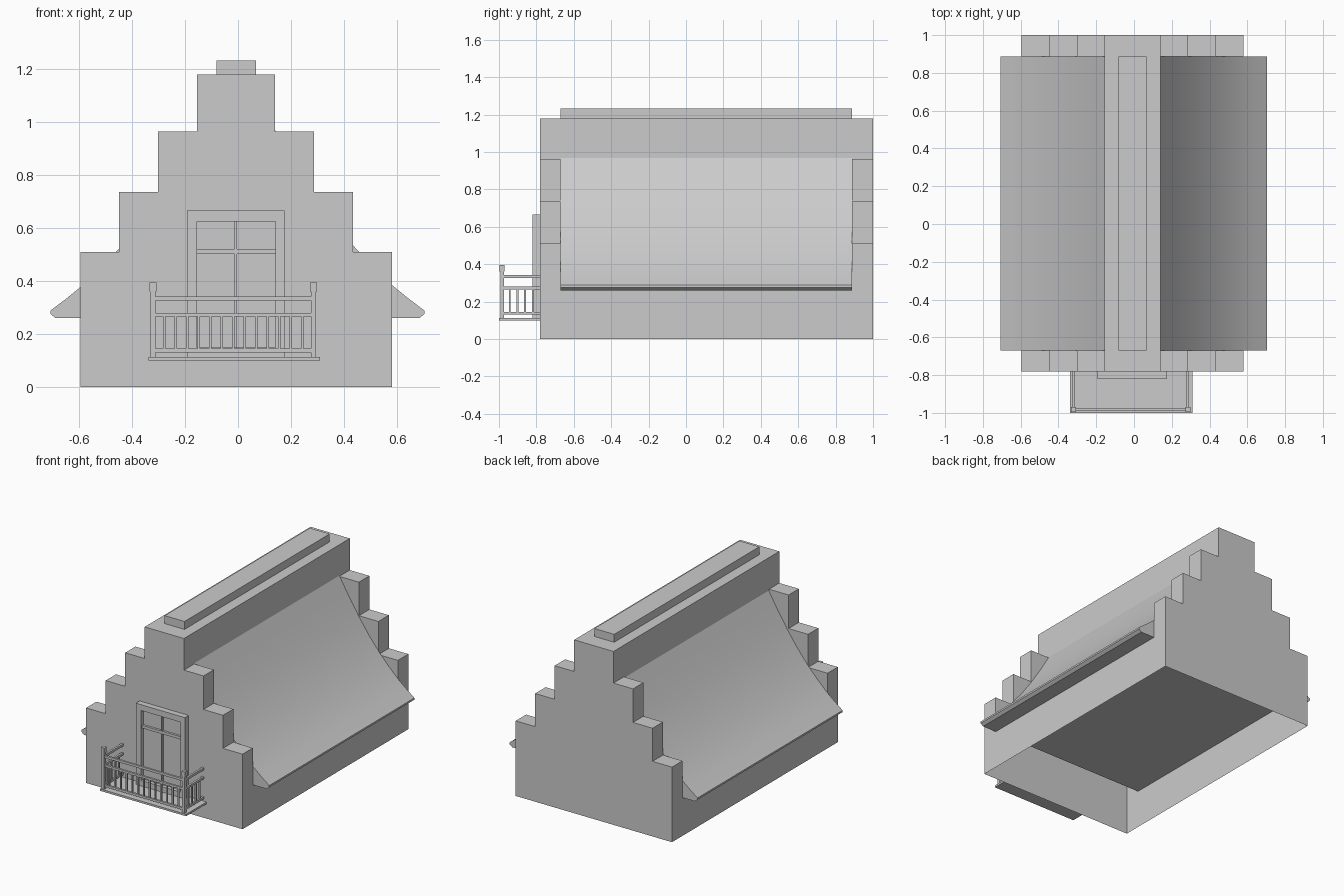
import bpy, bmesh
from mathutils import Vector

if "Cube" in bpy.data.objects:
    bpy.data.objects.remove(bpy.data.objects["Cube"])

CX = -0.0075                    # axis of the gables and balcony
Y0, Y1 = -0.78, 1.0             # outer gable planes
R0, R1 = -0.67, 0.888           # roof span between the gables


def finish(name, bm, recalc=True):
    bmesh.ops.remove_doubles(bm, verts=bm.verts, dist=1e-5)
    if recalc:
        bmesh.ops.recalc_face_normals(bm, faces=bm.faces)
    me = bpy.data.meshes.new(name)
    bm.to_mesh(me)
    bm.free()
    ob = bpy.data.objects.new(name, me)
    bpy.context.collection.objects.link(ob)
    return ob


def add_box(bm, x0, x1, y0, y1, z0, z1):
    vs = bmesh.ops.create_cube(bm, size=1)["verts"]
    for v in vs:
        v.co = Vector(((x0 + x1) / 2 + v.co.x * (x1 - x0),
                       (y0 + y1) / 2 + v.co.y * (y1 - y0),
                       (z0 + z1) / 2 + v.co.z * (z1 - z0)))


def boxes(name, items):
    bm = bmesh.new()
    for it in items:
        add_box(bm, *it)
    return finish(name, bm)


def poly(bm, pts):
    return bm.faces.new([bm.verts.new(p) for p in pts])


def stepped(base):
    steps = [(0.5875, 0.51), (0.441, 0.735), (0.2945, 0.963), (0.1475, 1.178)]
    right, low = [], base
    for hw, top in steps:
        right += [(hw, low), (hw, top)]
        low = top
    return [(CX + x, z) for x, z in right] + [(CX - x, z) for x, z in reversed(right)]


# stepped gables: outer face, step edges, inner face above the eaves; open underneath
for name, yo, yi in (("front_gable", Y0, R0), ("back_gable", Y1, R1)):
    bm = bmesh.new()
    pr = stepped(0)
    poly(bm, [(x, yo, z) for x, z in pr])
    for (xa, za), (xb, zb) in zip(pr, pr[1:]):
        poly(bm, [(xa, yo, za), (xb, yo, zb), (xb, yi, zb), (xa, yi, za)])
    ob = finish(name, bm)
    bm = bmesh.new()
    f = poly(bm, [(x, yi, z) for x, z in stepped(0.26)])
    f.normal_update()
    if f.normal.y * (yi - yo) < 0:
        f.normal_flip()
    finish(name + "_inner_face", bm, False)

# side walls
bm = bmesh.new()
for s in (-1, 1):
    x = CX + s * 0.5875
    f = poly(bm, [(x, R0, 0), (x, R1, 0), (x, R1, 0.265), (x, R0, 0.265)])
    f.normal_update()
    if f.normal.x * s < 0:
        f.normal_flip()
finish("side_walls", bm, False)

# roof: concave slopes, blunt eaves and a flat underside
half = [(0.142, 0.968), (0.215, 0.845), (0.29, 0.727), (0.365, 0.622), (0.44, 0.53),
        (0.51, 0.454), (0.58, 0.387), (0.645, 0.334), (0.706, 0.288),
        (0.706, 0.276), (0.686, 0.26)]
prof = half + [(-x, z) for x, z in reversed(half)]
bm = bmesh.new()
f = poly(bm, [(x - 0.002, R0, z) for x, z in prof])
ext = bmesh.ops.extrude_face_region(bm, geom=[f])["geom"]
bmesh.ops.translate(bm, vec=(0, R1 - R0, 0),
                    verts=[g for g in ext if isinstance(g, bmesh.types.BMVert)])
if not any(abs(g.normal.y) > 0.9 and g.calc_center_median().y < R0 + 0.01 for g in bm.faces):
    poly(bm, [(x - 0.002, R0, z) for x, z in prof])
roof = finish("roof", bm)
bpy.context.view_layer.objects.active = roof
roof.select_set(True)
bpy.ops.object.shade_smooth_by_angle(angle=0.4)

# ridge
boxes("ridge_block", [(CX - 0.1475, CX + 0.1475, R0, R1, 0.955, 1.178)])
boxes("ridge_cap", [(-0.082, 0.067, R0, R1, 1.17, 1.232)])

# balcony door: frame, mullion, transom and recessed panes
DX0, DX1, IX0, IX1 = -0.193, 0.175, -0.155, 0.141
boxes("door_frame", [(DX0, IX0, -0.82, Y0, 0.11, 0.665),
                     (IX1, DX1, -0.82, Y0, 0.11, 0.665),
                     (IX0, IX1, -0.82, Y0, 0.625, 0.665),
                     (IX0, IX1, -0.82, Y0, 0.11, 0.15)])
boxes("door_bars", [(-0.013, -0.003, -0.81, Y0, 0.15, 0.625),
                    (IX0, IX1, -0.81, Y0, 0.502, 0.521)])
boxes("door_panes", [(IX0, IX1, -0.795, Y0, 0.15, 0.625)])

# balcony floor
boxes("balcony_floor", [(-0.338, 0.31, -1.0, Y0, 0.10, 0.113)])

# corner posts with caps
PX = (-0.321, 0.285)
posts = []
for px in PX:
    posts += [(px - 0.010, px + 0.010, -0.993, -0.973, 0.11, 0.36),
              (px - 0.013, px + 0.013, -0.996, -0.970, 0.36, 0.395)]
boxes("balcony_posts", posts)

# rails on three sides
rails = []
for z0, z1 in ((0.326, 0.342), (0.266, 0.280), (0.130, 0.145)):
    rails.append((PX[0], PX[1], -0.990, -0.976, z0, z1))
    for px in PX:
        rails.append((px - 0.007, px + 0.007, -0.983, Y0, z0, z1))
boxes("balcony_rails", rails)

# balusters
bars = []
n = 13
for i in range(n):
    x = PX[0] + (i + 1) * (PX[1] - PX[0]) / (n + 1)
    bars.append((x - 0.005, x + 0.005, -0.988, -0.978, 0.14, 0.27))
for px in PX:
    for i in range(4):
        y = -0.983 + (i + 1) * 0.041
        bars.append((px - 0.005, px + 0.005, y - 0.005, y + 0.005, 0.14, 0.27))
boxes("balusters", bars)
